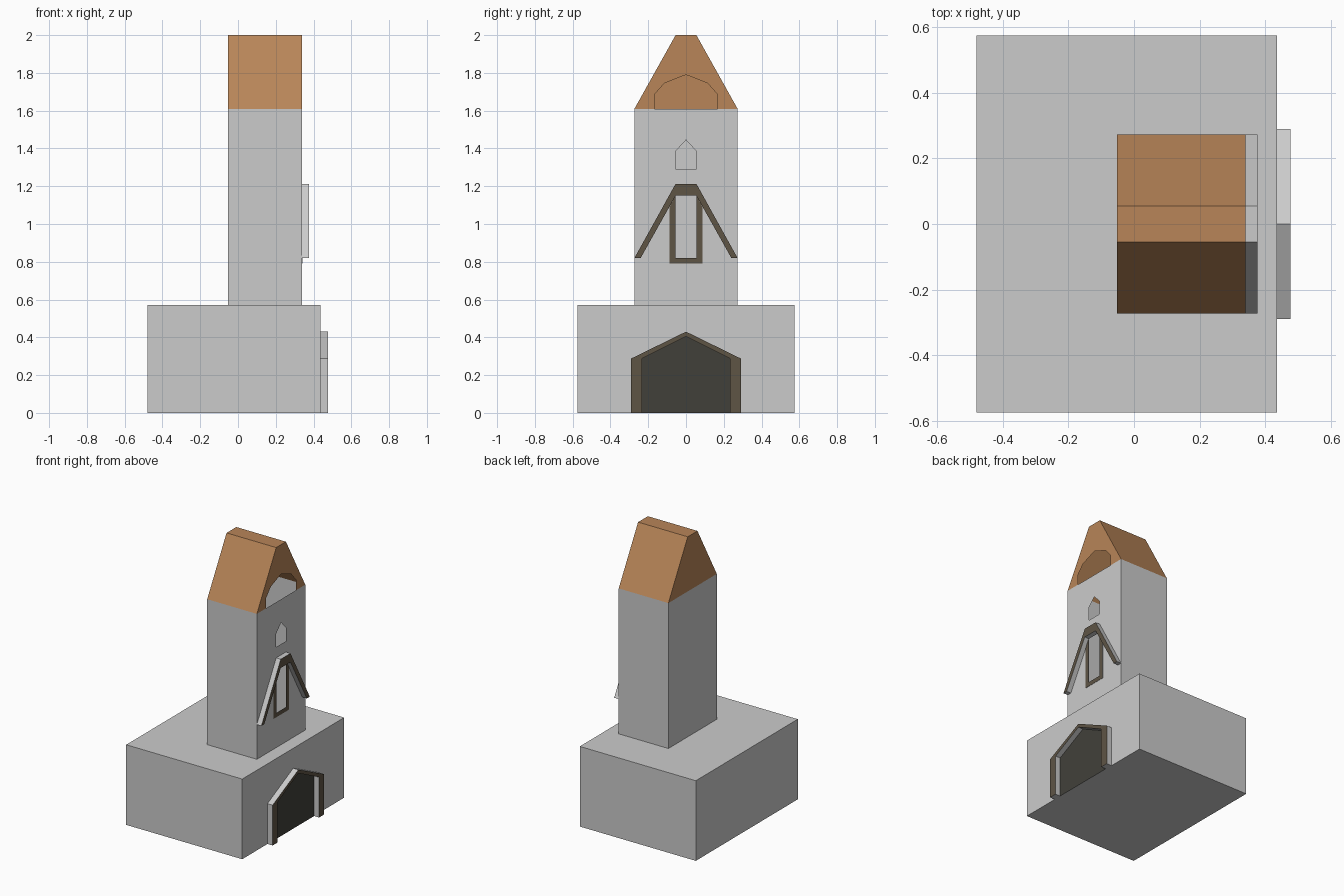
import bpy, bmesh

if "Cube" in bpy.data.objects:
    bpy.data.objects.remove(bpy.data.objects["Cube"])


def material(name, rgb):
    m = bpy.data.materials.new(name)
    m.diffuse_color = (*rgb, 1)
    m.use_nodes = True
    m.node_tree.nodes["Principled BSDF"].inputs["Base Color"].default_value = m.diffuse_color
    return m


def sym(half):
    """Mirror a right-hand (y, z) profile into a closed anticlockwise outline."""
    return half + [(-y, z) for y, z in reversed(half) if y]


def part(name, outline, x0, x1, side=None, face=None, skip=(), holes=(), back=True):
    """Extrude a (y, z) outline along x; skipped edges get no side wall."""
    bm = bmesh.new()
    n = len(outline)
    front = [bm.verts.new((x1, y, z)) for y, z in outline]
    rear = {i: bm.verts.new((x0, *outline[i])) for i in range(n)
            if not (i in skip and (i - 1) % n in skip)}
    for i in range(n):
        j = (i + 1) % n
        if i not in skip:
            bm.faces.new((front[i], rear[i], rear[j], front[j]))
    if back:
        bm.faces.new([rear[i] for i in sorted(rear, reverse=True)])
    old = set(bm.faces)
    if holes:
        edges = []
        for loop in [front] + [[bm.verts.new((x1, y, z)) for y, z in h] for h in holes]:
            for a, b in zip(loop, loop[1:] + loop[:1]):
                edges.append(bm.edges.get((a, b)) or bm.edges.new((a, b)))
        bmesh.ops.triangle_fill(bm, edges=edges, use_beauty=True, normal=(1, 0, 0))
    else:
        bm.faces.new(front)
    for f in bm.faces:
        if f not in old:
            f.normal_update()
            if f.normal.x < 0:
                f.normal_flip()
            f.material_index = 1 if face else 0
    me = bpy.data.meshes.new(name)
    bm.to_mesh(me)
    bm.free()
    if side or face:
        me.materials.append(side)
    if face:
        me.materials.append(face)
    ob = bpy.data.objects.new(name, me)
    bpy.context.collection.objects.link(ob)
    return ob


roof_mat = material("roof_brown", (0.48, 0.235, 0.098))
trim = material("trim_brown", (0.112, 0.089, 0.06))
dark = material("door_dark", (0.053, 0.051, 0.042))

# Broad base block
part("base", sym([(0.575, 0), (0.575, 0.572)]), -0.48, 0.436)

# Hollow tower with two window openings in the right-hand wall
small_window = sym([(0.055, 1.29), (0.055, 1.385), (0, 1.445)])
tall_window = sym([(0.055, 0.82), (0.055, 1.15)])
part("tower", sym([(0.273, 0.572), (0.273, 1.61)]), -0.052, 0.34,
     skip=(1, 3), holes=(small_window, tall_window))

# Hollow roof with an arched opening
part("roof", sym([(0, 1.79), (0.115, 1.745), (0.167, 1.685), (0.167, 1.61),
                  (0.273, 1.61), (0.055, 2.0)]), -0.052, 0.34,
     side=roof_mat, skip=(0, 1, 2, 3, 7, 8, 9, 10))

# Flush window surround and projecting canopy over it
part("window_surround", sym([(0.088, 0.79), (0.088, 1.09), (0.055, 1.15), (0.055, 0.82)]),
     0.34, 0.342, face=trim, back=False)
part("window_canopy", sym([(0.055, 1.15), (0.24, 0.82), (0.273, 0.82), (0.055, 1.213)]),
     0.34, 0.376, face=trim)

# Door panel and projecting door frame
part("door", sym([(0.233, 0), (0.233, 0.288), (0, 0.405)]), 0.436, 0.438, face=dark, back=False)
part("door_frame", sym([(0, 0.405), (0.233, 0.288), (0.233, 0), (0.29, 0),
                        (0.29, 0.288), (0, 0.43)]), 0.436, 0.477, face=trim)
